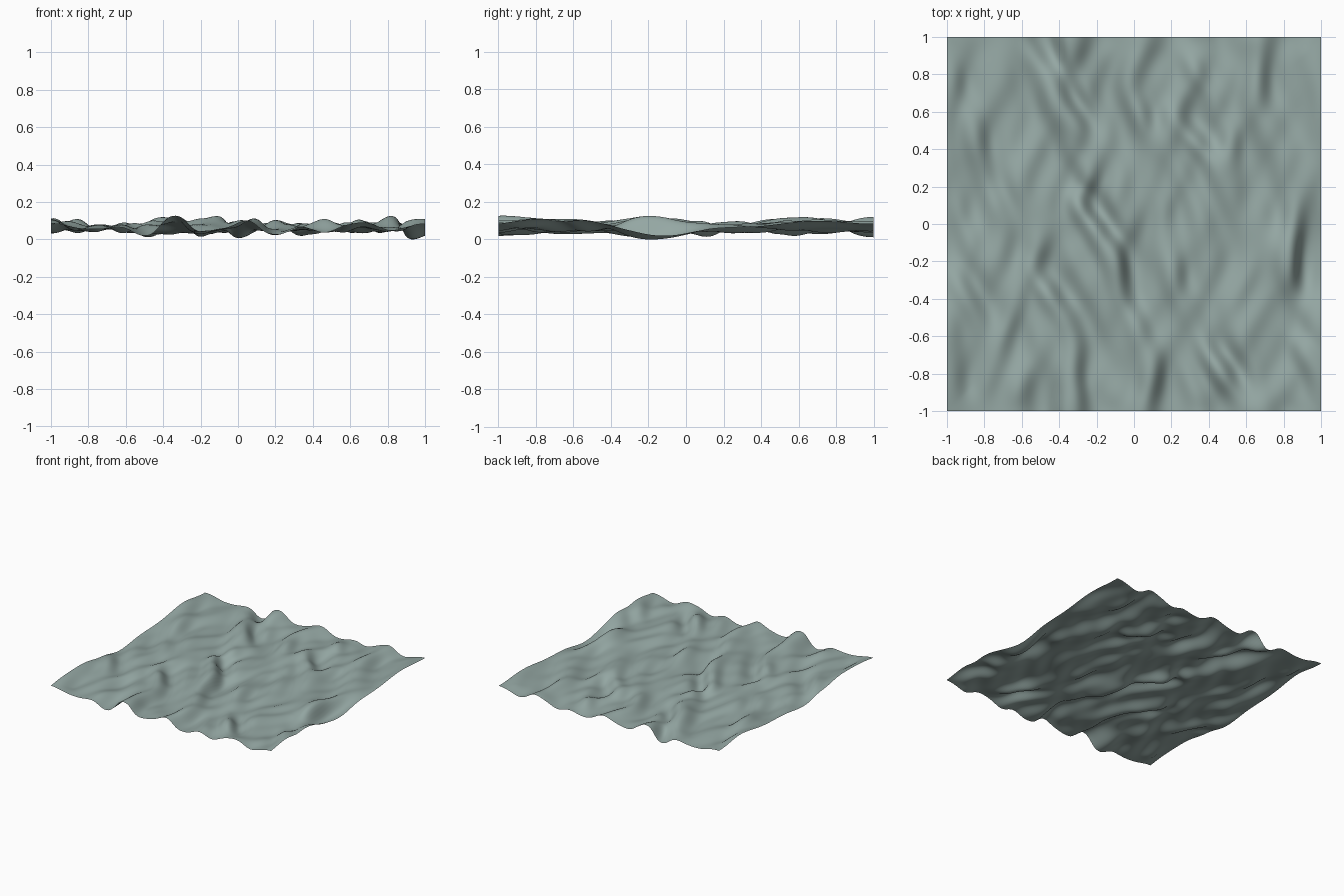
import bpy, bmesh, math, random

default_cube = bpy.data.objects.get("Cube")
if default_cube:
    bpy.data.objects.remove(default_cube, do_unlink=True)

random.seed(7)
REACH = 0.08
CELLS = 150

# Steep lee slopes in hundredths: x, y, lean in degrees, crest height
SLOPES = [
    (-29, -82, 0, 4), (-5, -26, -5, 4), (-22, 6, -35, 5), (-11, -12, -35, 3),
    (70, 80, 3, 3), (88, -17, 3, 7), (32, 50, -40, 3), (48, -75, -35, 4),
    (-31, 60, -35, 4), (5, 62, -20, 3), (12, -84, 12, 3), (-45, -33, -35, 3),
    (-93, 75, 15, 2), (-23, 18, 15, 2), (20, 10, 20, 2), (56, 35, -5, 2),
    (92, -65, -35, 2), (-80, 40, -15, 2), (-45, 88, -30, 3), (-50, -20, 25, 1),
    (-88, -35, -30, 2), (-65, -57, 20, 2), (3, -50, -20, 2), (62, -35, 25, 1),
    (25, -30, -5, 2), (35, 85, -30, 2), (-70, 12, -25, 2),
]

# Rises and hollows along the rims in hundredths: position, height
FRONT_BACK = [(-100, 2), (-75, -1), (-50, -5), (-34, 7), (-15, -3), (5, 3),
              (22, -3), (45, -3), (66, 4), (82, -3), (100, 2)]
SIDES = [(-65, 4), (-5, -3), (65, 4)]


def make_ripple(i):
    """Random wave that repeats over the sheet, leaning to either side."""
    n = random.randint(4, 12)
    side = 1 if i % 5 < 3 else -1
    m = round(n * side * random.uniform(0.15, 0.75))
    return n * math.pi, m * math.pi, random.uniform(0, math.tau), 0.018 / n


RIPPLES = [make_ripple(i) for i in range(40)]


def ripple_height(x, y):
    """Ripples, calmer next to the rim."""
    inside = 1 - max(abs(x), abs(y))
    calm = 1 - 0.55 * math.exp(-(inside / 0.1) ** 2)
    return calm * sum(a * math.sin(kx * x + ky * y + p) for kx, ky, p, a in RIPPLES)


def slope_height(x, y, cx, cy, lean, size):
    """Crest on the left of a slope and a trough on its right."""
    t = math.radians(lean)
    dx, dy = x - cx / 100, y - cy / 100
    across = (dx * math.cos(t) - dy * math.sin(t)) / 0.052
    along = (dx * math.sin(t) + dy * math.cos(t)) / 0.12
    return -size / 100 * across * math.exp((1 - across ** 2 - along ** 2) / 2)


def rim_height(along, outward, bumps, width, depth):
    """Bumps on two opposite rims, fading inwards."""
    fade = math.exp(-((1 - abs(outward)) / depth) ** 2)
    return fade * sum(h / 100 * math.exp(-((along - c / 100) / width) ** 2)
                      for c, h in bumps)


def water_height(x, y):
    h = ripple_height(x, y) + sum(slope_height(x, y, *s) for s in SLOPES)
    h += rim_height(x, y, FRONT_BACK, 0.09, 0.16)
    h += rim_height(y, x, SIDES, 0.28, 0.08)
    return REACH * math.tanh(h / REACH)


# Wavy water sheet
bm = bmesh.new()
bmesh.ops.create_grid(bm, x_segments=CELLS, y_segments=CELLS, size=1)
for v in bm.verts:
    v.co.z = water_height(v.co.x, v.co.y)
low = min(v.co.z for v in bm.verts)
for v in bm.verts:
    v.co.z -= low
for f in bm.faces:
    f.smooth = True

mesh = bpy.data.meshes.new("water_surface")
bm.to_mesh(mesh)
bm.free()
water = bpy.data.objects.new("water_surface", mesh)
bpy.context.collection.objects.link(water)

# Grey-green water colour
colour = (0.30, 0.39, 0.37, 1)
mat = bpy.data.materials.new("grey_green_water")
mat.use_nodes = True
mat.diffuse_color = colour
mat.node_tree.nodes["Principled BSDF"].inputs["Base Color"].default_value = colour
mesh.materials.append(mat)
